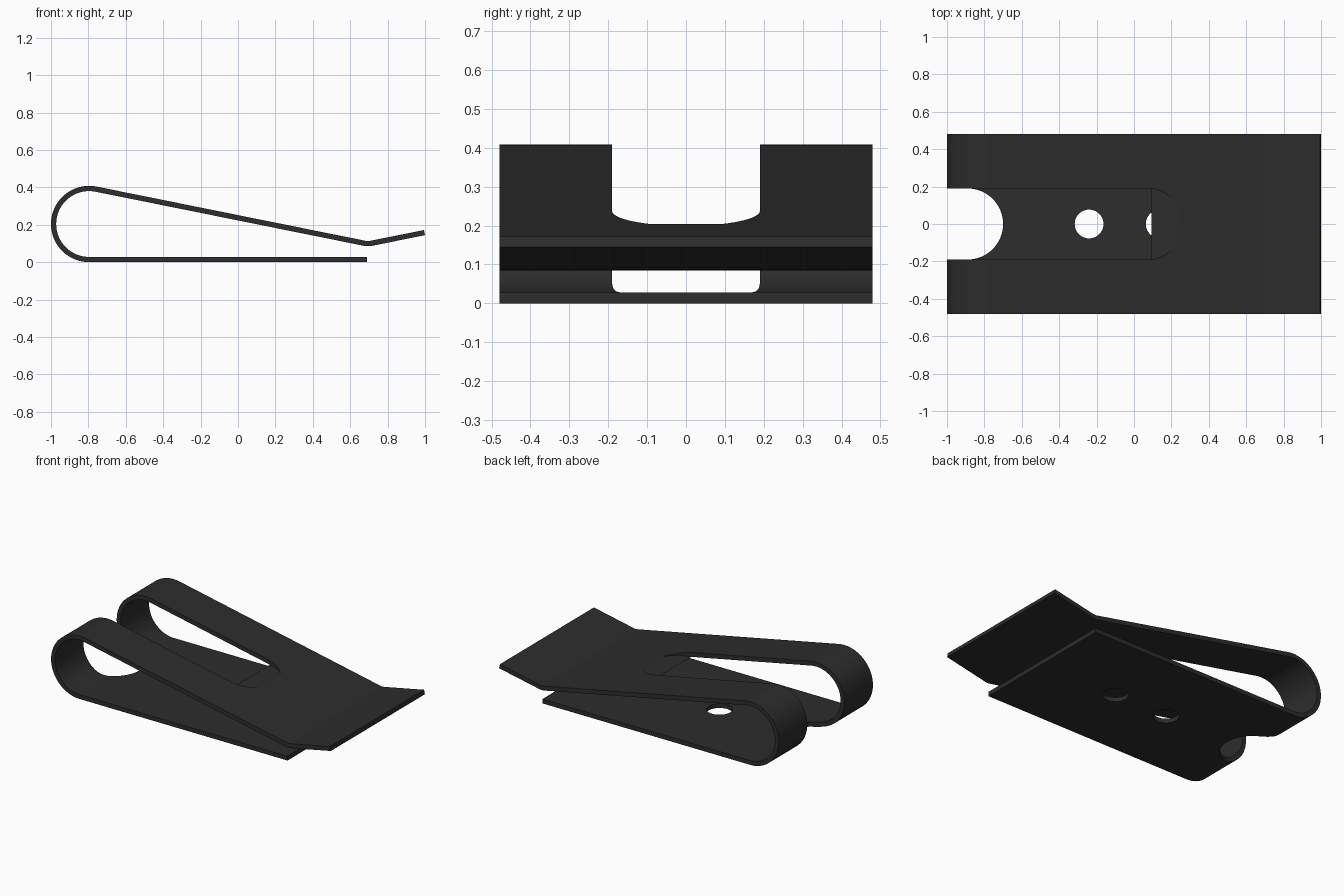
import bpy, bmesh, math
from mathutils import Vector

cube = bpy.data.objects.get("Cube")
if cube:
    bpy.data.objects.remove(cube, do_unlink=True)

HALF_W = 0.48        # half width of the strip
T = 0.028            # sheet thickness
R = 0.19             # bend radius at mid thickness
CX, CZ = -0.796, 0.204
ANG = math.radians(11.4)

mat = bpy.data.materials.new("dark_steel")
mat.use_nodes = True
colour = (0.026, 0.026, 0.026, 1)
mat.diffuse_color = colour
mat.node_tree.nodes["Principled BSDF"].inputs["Base Color"].default_value = colour


def prism(name, outline, offset):
    """Extrude a closed outline of 3D points along the offset vector."""
    bm = bmesh.new()
    face = bm.faces.new([bm.verts.new(p) for p in outline])
    new = bmesh.ops.extrude_face_region(bm, geom=[face])["geom"]
    bmesh.ops.translate(bm, vec=offset, verts=[v for v in new if isinstance(v, bmesh.types.BMVert)])
    bmesh.ops.recalc_face_normals(bm, faces=bm.faces)
    mesh = bpy.data.meshes.new(name)
    bm.to_mesh(mesh)
    bm.free()
    obj = bpy.data.objects.new(name, mesh)
    bpy.context.collection.objects.link(obj)
    return obj


def arc(cx, cy, r, a0, a1, n):
    return [(cx + r * math.cos(a0 + (a1 - a0) * i / n),
             cy + r * math.sin(a0 + (a1 - a0) * i / n)) for i in range(n + 1)]


# Strip centreline as (point, normal): base, round bend, sloping arm, kick-up tip
path = [(Vector((0.69, T / 2)), Vector((0, -1)))]
for p in arc(CX, CZ, R, -math.pi / 2, -math.pi * 1.5 - ANG, 40):
    v = Vector(p)
    path.append((v, (v - Vector((CX, CZ))).normalized()))
top = path[-1][0]
kink_x, fillet = 0.695, 0.09
kink = Vector((kink_x, top.y - (kink_x - top.x) * math.tan(ANG)))
centre = kink + Vector((0, fillet / math.cos(ANG)))
for p in arc(centre.x, centre.y, fillet, -math.pi / 2 - ANG, -math.pi / 2 + ANG, 6):
    v = Vector(p)
    path.append((v, (centre - v).normalized()))
tip_n = path[-1][1]
tip_x = 0.997
path.append((Vector((tip_x, kink.y + (tip_x - kink.x) * math.tan(ANG))), tip_n))

outer = [p + n * T / 2 for p, n in path]
inner = [p - n * T / 2 for p, n in path]
clip = prism("spring_clip", [(p.x, -HALF_W, p.y) for p in outer + inner[::-1]],
             (0, 2 * HALF_W, 0))
clip.data.materials.append(mat)


def cut(name, outline, z0, z1):
    cutter = prism(name, [(x, y, z0) for x, y in outline], (0, 0, z1 - z0))
    cutter.hide_render = True
    mod = clip.modifiers.new(name, 'BOOLEAN')
    mod.operation, mod.solver, mod.object = 'DIFFERENCE', 'EXACT', cutter
    bpy.context.view_layer.objects.active = clip
    bpy.ops.object.modifier_apply(modifier=name)
    bpy.data.objects.remove(cutter, do_unlink=True)


def slot(end_x):
    """Round-ended slot open towards -x."""
    return [(-1.2, -0.19)] + arc(end_x - 0.19, 0, 0.19, -math.pi / 2, math.pi / 2, 40) + [(-1.2, 0.19)]


# Long slot in the arm, short slot in the base, two screw holes in the base
cut("arm_slot", slot(0.26), CZ, 0.6)
cut("base_slot", slot(-0.70), -0.1, CZ + 0.02)
for i, x in enumerate((-0.24, 0.14)):
    cut(f"screw_hole_{i}", arc(x, 0, 0.077, 0, math.tau, 40)[:-1], -0.1, 0.06)

# Smooth bends with crisp sheet edges
bpy.ops.object.select_all(action='DESELECT')
clip.select_set(True)
bpy.context.view_layer.objects.active = clip
bpy.ops.object.shade_smooth_by_angle(angle=math.radians(30))
weighted = clip.modifiers.new("even_shading", 'WEIGHTED_NORMAL')
weighted.keep_sharp = True
